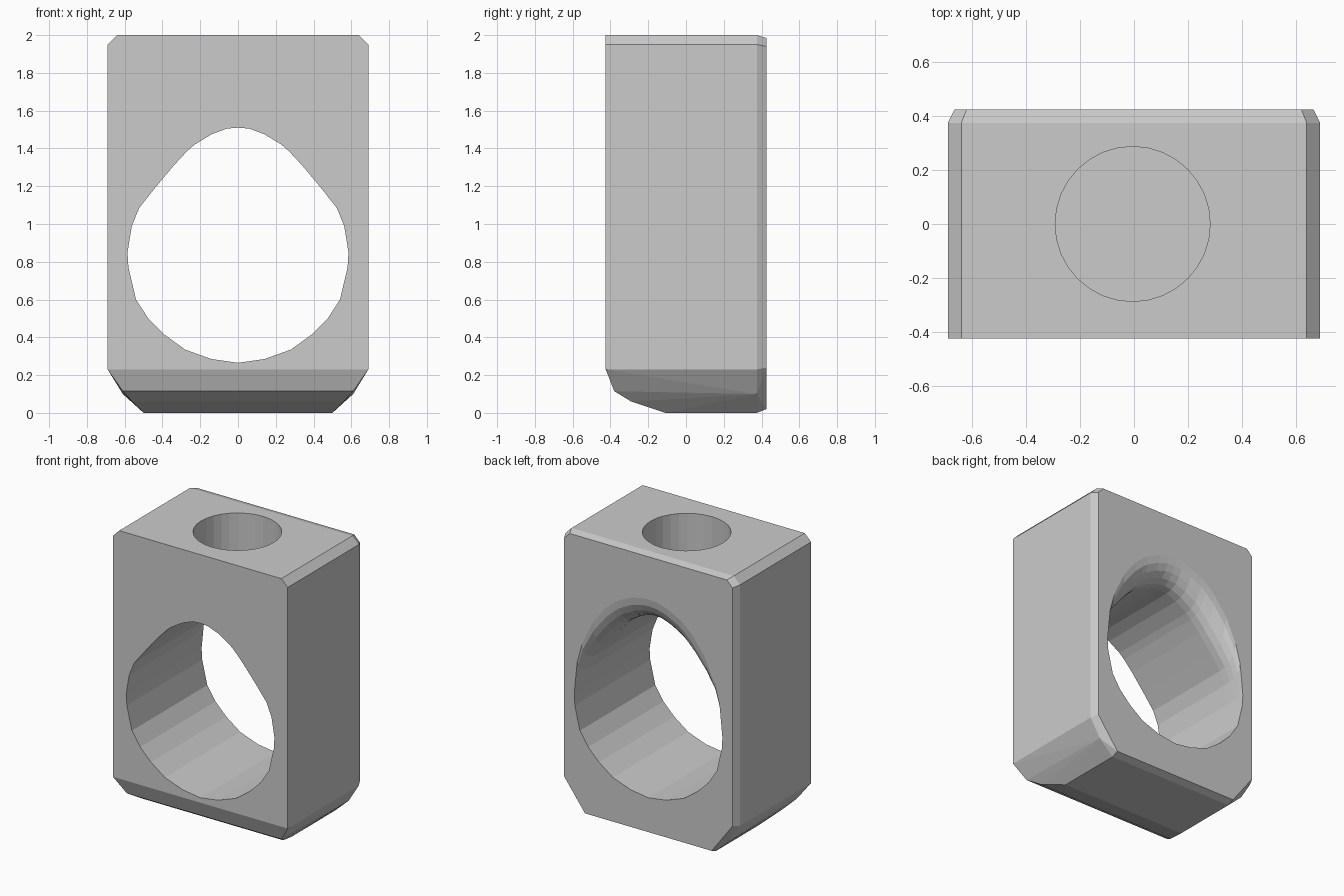
import bpy, bmesh, math

if "Cube" in bpy.data.objects:
    bpy.data.objects.remove(bpy.data.objects["Cube"])


def add_object(name, bm):
    bmesh.ops.recalc_face_normals(bm, faces=bm.faces[:])
    mesh = bpy.data.meshes.new(name)
    bm.to_mesh(mesh)
    bm.free()
    obj = bpy.data.objects.new(name, mesh)
    bpy.context.collection.objects.link(obj)
    return obj


# Chamfered block: convex hull of a mirrored set of corners
corners = [
    (.64, -.425, 2), (.69, -.425, 1.95), (.69, -.425, .23),           # front
    (.61, -.38, .115), (.56, -.29, .06), (.50, -.11, 0),              # rounded toe
    (.64, .375, 2), (.69, .375, 1.95), (.69, .375, .23),
    (.61, .375, .10), (.50, .375, 0),                                 # before back chamfer
    (.62, .425, 1.985), (.665, .425, 1.94), (.665, .425, .24), (.50, .425, .02),
]
bm = bmesh.new()
for x, y, z in corners:
    for s in (1, -1):
        bm.verts.new((s * x, y, z))
res = bmesh.ops.convex_hull(bm, input=bm.verts[:])
loose = [v for v in bm.verts if not v.link_faces]
bmesh.ops.delete(bm, geom=loose, context='VERTS')
bmesh.ops.dissolve_limit(bm, angle_limit=math.radians(1), verts=bm.verts[:], edges=bm.edges[:])
block = add_object("block", bm)

# Egg-shaped window whose upper arc flares out through a rounded lip at the back
half = [(0, 1.51), (.06, 1.505), (.14, 1.475), (.23, 1.42), (.27, 1.385), (.34, 1.31),
        (.44, 1.19), (.523, 1.085), (.562, .99), (.585, .85), (.58, .77), (.54, .60),
        (.475, .50), (.39, .415), (.28, .335), (.14, .285), (0, .265)]
outline = half + [(-x, z) for x, z in half[-2:0:-1]]


def flared(x, z, f):
    if z <= .85:
        return z
    top = .85 + .83 * math.sqrt(max(0, 1 - (x / .585) ** 2))
    return z + f * (top - z)


lip, steps = .16, 5
stations = [(-.5, 0)]
for i in range(steps + 1):
    a = math.pi / 2 * i / steps
    stations.append((.425 - lip + lip * math.sin(a), 1 - math.cos(a)))
stations.append((.5, 1))

bm = bmesh.new()
rings = [[bm.verts.new((x, y, flared(x, z, f))) for x, z in outline] for y, f in stations]
n = len(outline)
for r0, r1 in zip(rings, rings[1:]):
    for i in range(n):
        j = (i + 1) % n
        bm.faces.new((r0[i], r0[j], r1[j], r1[i]))
bm.faces.new(rings[0])
bm.faces.new(rings[-1])
window = add_object("window_cutter", bm)

# Round blind socket in the top
bpy.ops.mesh.primitive_cylinder_add(vertices=32, radius=.287, depth=.6, location=(-.005, 0, 1.9))
socket = bpy.context.object
socket.name = "socket_cutter"

for cutter in (window, socket):
    mod = block.modifiers.new(cutter.name, 'BOOLEAN')
    mod.operation = 'DIFFERENCE'
    mod.solver = 'EXACT'
    mod.object = cutter
    cutter.hide_render = True
    cutter.display_type = 'WIRE'
